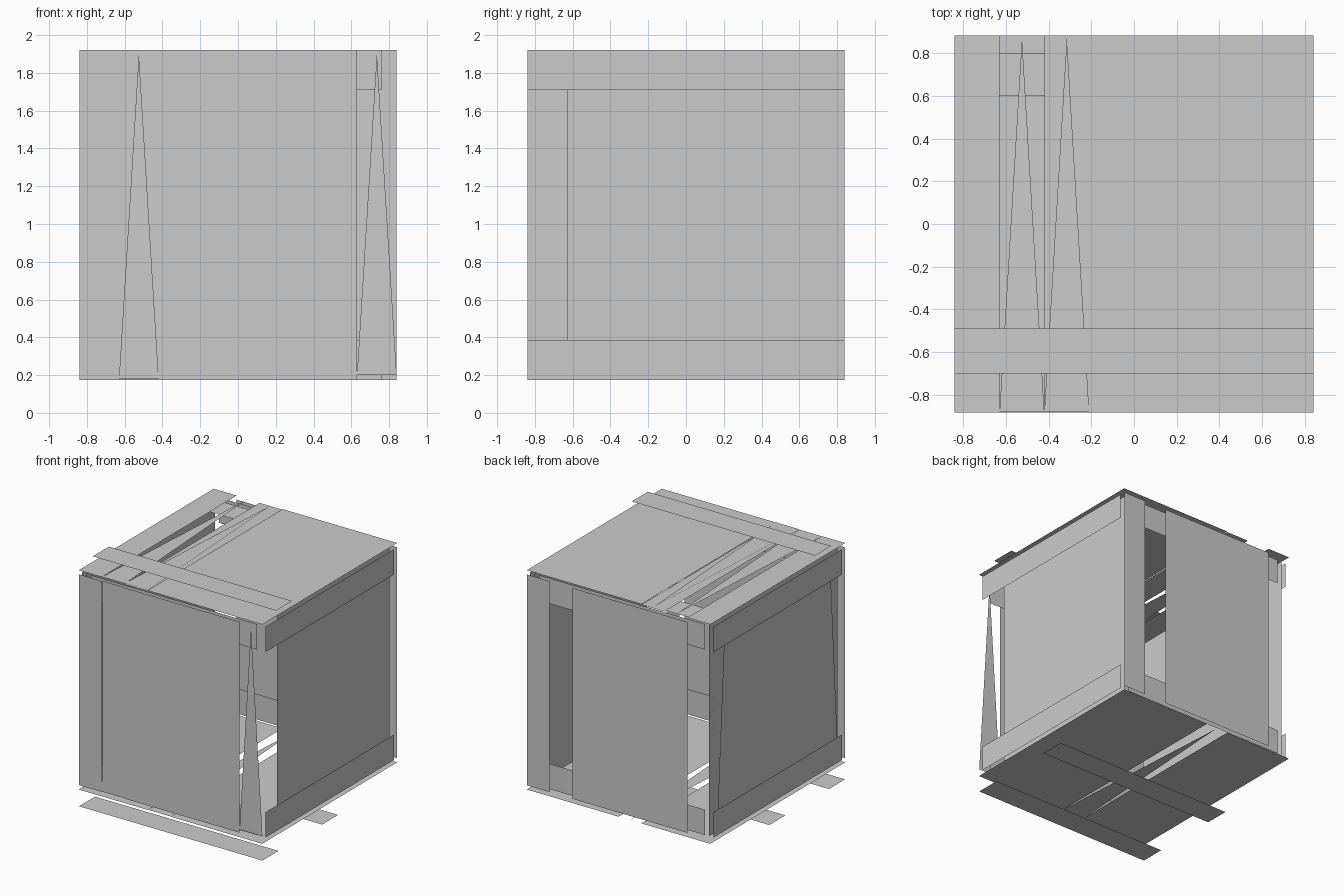
import bpy

if "Cube" in bpy.data.objects:
    bpy.data.objects.remove(bpy.data.objects["Cube"])

P = 0.21          # plank width
H = 0.84          # half width of a side
LO, HI = 0.175, 1.92


def place(axis, d, u, v):
    """Point on a plane at distance d; u, v are the other two axes in order."""
    return {'x': (d, u, v), 'y': (u, d, v), 'z': (u, v, d)}[axis]


def sheet(name, axis, d, pts):
    mesh = bpy.data.meshes.new(name)
    mesh.from_pydata([place(axis, d, u, v) for u, v in pts], [], [range(len(pts))])
    ob = bpy.data.objects.new(name, mesh)
    bpy.context.collection.objects.link(ob)
    return ob


def board(name, axis, d, u0, u1, v0, v1):
    return sheet(name, axis, d, [(u0, v0), (u1, v0), (u1, v1), (u0, v1)])


def spike(name, axis, d, u0, base, tip):
    return sheet(name, axis, d, [(u0, base), (u0 + P, base), (u0 + P / 2, tip)])


def planks(name, axis, d, v0, v1, groups):
    for a, b in groups:
        board(name, axis, d, a, b, v0, v1)


# front wall: last plank broken down to a splinter
planks("front_plank", 'y', -0.88, LO, HI, [(-H, -0.63), (-0.42, 0.63)])
board("front_split_plank", 'y', -0.875, -0.63, -0.42, LO, HI)
spike("front_splinter", 'y', -0.883, -0.63, 0.18, 1.90)
spike("front_corner_splinter", 'y', -0.88, 0.63, 0.20, 1.90)

# back wall: two planks missing
planks("back_plank", 'y', 0.883, LO, HI,
       [(0.63, H), (0, 0.42), (-0.21, 0), (-0.63, -0.21)])

# inner battens of the front and back walls
for y in (-0.84, 0.84):
    for z in (LO, 1.71):
        board("inner_batten", 'y', y, -0.76, 0.76, z, z + P)

# side walls with outer battens
planks("right_plank", 'x', 0.797, LO, HI, [(-0.63, H)])
planks("left_plank", 'x', -0.797, LO, HI, [(-H, H)])
spike("left_splinter_up", 'x', -0.803, -H, 0.19, 1.90)
spike("left_splinter_down", 'x', -0.803, 0.63, 1.90, 0.19)
for x in (-H, H):
    for z in (LO, 1.71):
        board("side_batten", 'x', x, -H, H, z, z + P)

# lid planks, splinters and battens
planks("lid_plank", 'z', 1.955, -0.883, 0.883, [(-H, -0.63), (-0.21, H)])
board("lid_split_plank", 'z', 1.95, -0.42, -0.21, -0.883, 0.883)
spike("lid_splinter", 'z', 1.955, -0.63, -0.88, 0.87)
spike("lid_splinter", 'z', 1.958, -0.42, -0.88, 0.87)
board("lid_batten", 'z', 2.0, -H, H, -0.70, -0.49)
board("lid_inner_batten", 'z', 1.915, -0.76, 0.76, 0.60, 0.80)

# floor planks with one missing, and two runners
planks("floor_plank", 'z', 0.14, -0.883, 0.883, [(-H, -0.42), (-0.42, -0.21), (0, H)])
spike("floor_splinter", 'z', 0.14, -0.21, -0.88, 0.87)
for y in (-0.88, -0.10):
    board("floor_runner", 'z', 0.0, -H, H, y, y + P)
